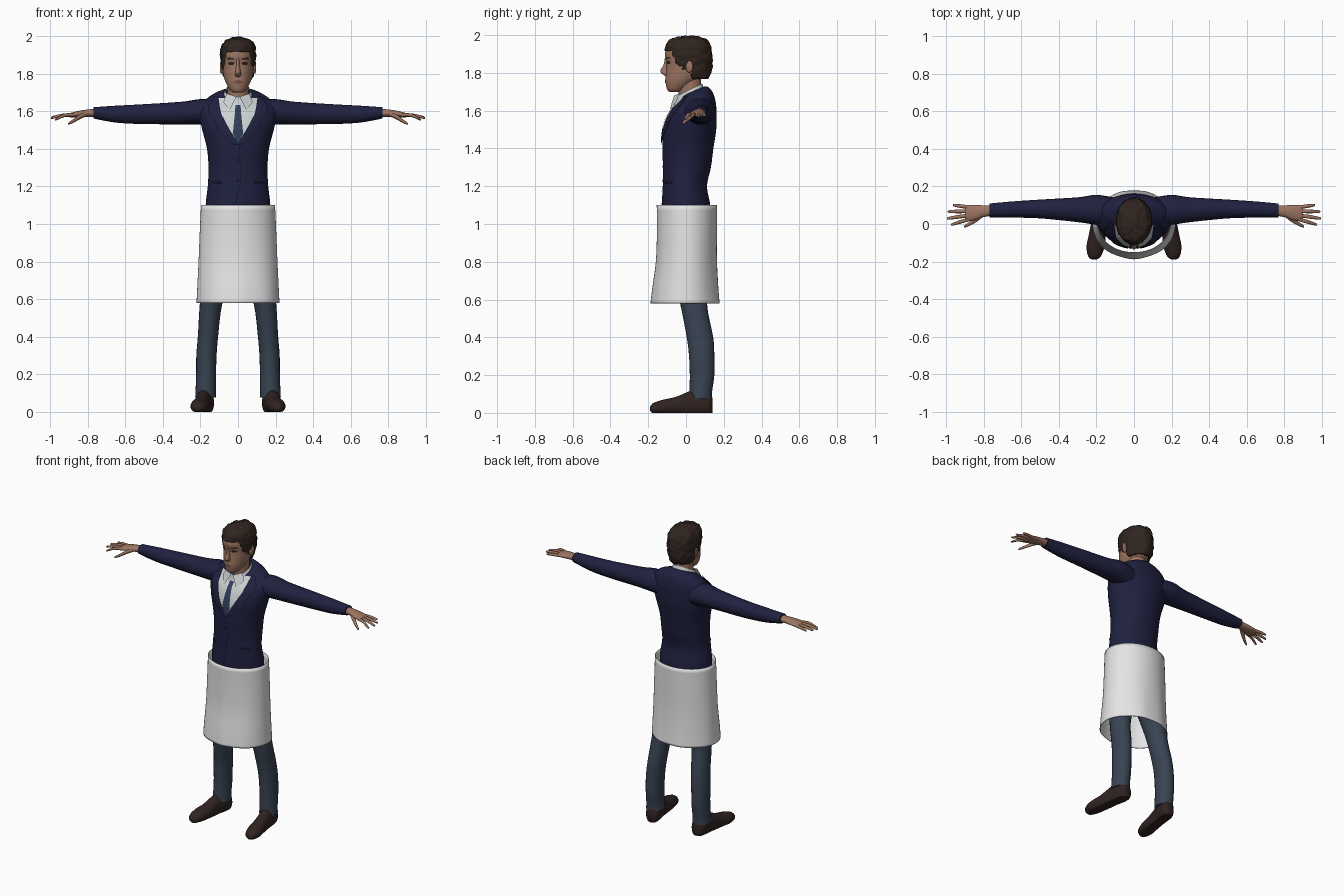
import bpy, bmesh, math
from mathutils import Vector, noise
from mathutils.bvhtree import BVHTree

if "Cube" in bpy.data.objects:
    bpy.data.objects.remove(bpy.data.objects["Cube"])


def material(name, r, g, b):
    m = bpy.data.materials.new(name)
    m.use_nodes = True
    m.diffuse_color = (r, g, b, 1)
    bsdf = m.node_tree.nodes["Principled BSDF"]
    bsdf.inputs["Base Color"].default_value = (r, g, b, 1)
    bsdf.inputs["Roughness"].default_value = 0.8
    return m


NAVY = material("navy cloth", .014, .015, .05)
DARK = material("dark navy trim", .006, .006, .02)
SHIRT = material("shirt white", .6, .64, .64)
TIE = material("tie blue", .03, .045, .1)
APRON = material("apron white", .78, .78, .78)
DENIM = material("trouser blue", .04, .056, .085)
LEATHER = material("brown leather", .03, .017, .015)
SKIN = material("skin", .34, .18, .12)
LIP = material("lips", .2, .085, .065)
HAIR = material("dark brown hair", .03, .018, .014)


def finish(bm, name, mat, mirror=False, angle=50):
    me = bpy.data.meshes.new(name)
    bm.to_mesh(me)
    bm.free()
    me.materials.append(mat)
    ob = bpy.data.objects.new(name, me)
    bpy.context.collection.objects.link(ob)
    if mirror:
        ob.modifiers.new("mirror", 'MIRROR').use_mirror_merge = False
    bpy.ops.object.select_all(action='DESELECT')
    ob.select_set(True)
    bpy.context.view_layer.objects.active = ob
    bpy.ops.object.shade_smooth_by_angle(angle=math.radians(angle))
    return ob


def smooth_rings(rings, steps):
    """Catmull-Rom interpolation of ring parameters."""
    rs = [tuple(r) + (0,) * (6 - len(r)) for r in rings]
    out = []
    for i in range(len(rs) - 1):
        p0, p1, p2, p3 = rs[max(i - 1, 0)], rs[i], rs[i + 1], rs[min(i + 2, len(rs) - 1)]
        for k in range(steps):
            t = k / steps
            out.append([.5 * (2 * b + (c - a) * t + (2 * a - 5 * b + 4 * c - d) * t * t
                              + (3 * b - a - 3 * c + d) * t ** 3)
                        for a, b, c, d in zip(p0, p1, p2, p3)])
    return out + [list(rs[-1])]


def loft_mesh(rings, axis='z', n=24, caps=True, steps=4):
    """Ring: position on axis, two centre values, two radii, tilt."""
    bm = bmesh.new()
    rows = []
    for t, a, b, ra, rb, tilt in smooth_rings(rings, steps):
        row = []
        for k in range(n):
            ang = math.tau * k / n
            u, w = max(ra, .001) * math.cos(ang), max(rb, .001) * math.sin(ang)
            p = {'z': (a + u, b + w, t + tilt * w), 'x': (t, a + u, b + w),
                 'y': (a + u, t, max(b + w, 0))}[axis]
            row.append(bm.verts.new(p))
        rows.append(row)
    for r, s in zip(rows, rows[1:]):
        for k in range(n):
            j = (k + 1) % n
            bm.faces.new((r[k], r[j], s[j], s[k]))
    if caps:
        bm.faces.new(rows[0])
        bm.faces.new(rows[-1])
    bmesh.ops.recalc_face_normals(bm, faces=bm.faces)
    return bm


def loft(name, mat, rings, axis='z', mirror=False, **kw):
    return finish(loft_mesh(rings, axis, **kw), name, mat, mirror)


def plate(name, mat, rows, tree, off, mirror=False, cols=6):
    """Thin patch laid on the front of a body; rows are (z, x0, x1)."""
    bm = bmesh.new()
    grid = []
    for i, (p, q) in enumerate(zip(rows, rows[1:])):
        for k in range(5 if i == len(rows) - 2 else 4):
            z, x0, x1 = [a + (b - a) * k / 4 for a, b in zip(p, q)]
            row = []
            for c in range(cols + 1):
                x = x0 + (x1 - x0) * c / cols
                co, nor, _, _ = tree.ray_cast(Vector((x, -1, z)), Vector((0, 1, 0)))
                if co is None:
                    co, nor, _, _ = tree.find_nearest(Vector((x, -.1, z)))
                row.append(bm.verts.new(co + nor * off))
            grid.append(row)
    for r, s in zip(grid, grid[1:]):
        for c in range(cols):
            bm.faces.new((r[c], s[c], s[c + 1], r[c + 1]))
    bm.normal_update()
    if sum(f.normal.y for f in bm.faces) > 0:
        bmesh.ops.reverse_faces(bm, faces=bm.faces)
    return finish(bm, name, mat, mirror)


# Jacket body and sleeves
body = loft_mesh([(1.0, 0, 0, .165, .125), (1.1, 0, 0, .172, .128), (1.2, 0, -.006, .161, .117),
                  (1.3, 0, .005, .157, .127), (1.4, 0, .01, .165, .135), (1.5, 0, .02, .19, .14),
                  (1.57, 0, .03, .205, .131, .05), (1.62, 0, .04, .203, .119, .12),
                  (1.665, 0, .05, .168, .095, .25), (1.695, 0, .045, .115, .077, .35),
                  (1.705, 0, .04, .07, .06, .4)], n=48)
torso = BVHTree.FromBMesh(body)
finish(body, "jacket_body", NAVY)
loft("jacket_sleeves", NAVY, [(.1, .06, 1.585, .08, .075), (.2, .075, 1.597, .08, .068),
     (.3, .076, 1.591, .066, .06), (.5, .08, 1.585, .05, .053), (.65, .077, 1.585, .043, .045),
     (.77, .072, 1.592, .037, .03)], 'x', True)

# Shirt front, tie, lapels, pockets and buttons laid on the jacket
plate("shirt_front", SHIRT, [(1.67, -.11, .11), (1.6, -.095, .095), (1.52, -.058, .058),
                             (1.43, -.002, .002)], torso, .003, cols=16)
plate("tie_blade", TIE, [(1.65, -.013, .013), (1.6, -.015, .015), (1.48, -.027, .027),
                         (1.43, -.002, .002)], torso, .007)
plate("tie_knot", TIE, [(1.67, -.022, .022), (1.632, -.013, .013)], torso, .009)
lapel = [(1.672, .105, .12), (1.625, .1, .15), (1.59, .092, .152), (1.582, .09, .135),
         (1.5, .046, .1), (1.42, -.004, .016)]
plate("lapel_edging", DARK, [(z, a - .003, b + .005) for z, a, b in lapel], torso, .006, True)
plate("lapels", NAVY, lapel, torso, .009, True)
plate("pocket_flaps", DARK, [(1.228, .085, .135), (1.212, .08, .135)], torso, .004, True)
plate("jacket_front_edge", DARK, [(1.42, .006, .009), (1.22, .012, .015), (1.1, -.018, -.014)],
      torso, .004, cols=2)
for z in (1.34, 1.23):
    plate("jacket_button", DARK, [(z + .008, -.008, .006), (z - .008, -.008, .006)], torso, .006)

# Shirt collar
loft("shirt_collar", SHIRT, [(1.655, 0, .018, .096, .088, .5), (1.685, 0, .018, .08, .076, .5),
     (1.71, 0, .016, .068, .069, .5)], caps=False)
for name, s in (("left", 1), ("right", -1)):
    bm = bmesh.new()
    vs = [bm.verts.new((s * x, y, z)) for x, y, z in
          ((.008, -.064, 1.678), (.06, -.034, 1.695), (.078, -.05, 1.65), (.045, -.086, 1.605))]
    bm.faces.new(vs if s < 0 else vs[::-1])
    bmesh.ops.recalc_face_normals(bm, faces=bm.faces)
    finish(bm, name + "_collar_point", SHIRT)

# Neck and head
loft("neck", SKIN, [(1.62, 0, .03, .06, .062), (1.7, 0, .02, .057, .06), (1.8, 0, .02, .058, .062)])
skull = loft_mesh([(1.7, 0, -.057, .024, .03), (1.712, 0, -.05, .042, .05), (1.75, 0, -.026, .064, .082),
                   (1.79, 0, -.003, .077, .104), (1.85, 0, .007, .084, .11), (1.9, 0, .008, .086, .119),
                   (1.95, 0, .01, .075, .105), (1.975, 0, .01, .05, .075), (1.985, 0, .01, .01, .01)],
                  n=40)
face = BVHTree.FromBMesh(skull)
finish(skull, "head", SKIN)
loft("nose", SKIN, [(1.783, 0, -.1, .01, .008), (1.795, 0, -.108, .017, .018),
     (1.812, 0, -.111, .014, .025), (1.845, 0, -.1, .009, .018), (1.88, 0, -.1, .008, .012)], n=16)
loft("ears", SKIN, [(.072, .012, 1.83, .012, .025), (.089, .018, 1.833, .019, .032),
     (.097, .022, 1.836, .013, .026)], 'x', True, n=16)
plate("eyes", HAIR, [(1.864, .026, .044), (1.855, .017, .053), (1.847, .026, .046)], face, .002, True)
plate("eyebrows", HAIR, [(1.886, .024, .05), (1.876, .014, .06)], face, .004, True)
plate("mouth", LIP, [(1.766, -.008, .008), (1.757, -.028, .028), (1.747, -.01, .01)], face, .003)

# Hair: lumpy cap trimmed along the hairline
bm = loft_mesh([(1.745, 0, .05, .055, .05), (1.8, 0, .032, .083, .1), (1.86, 0, .02, .092, .12),
                (1.91, 0, .014, .095, .124), (1.95, 0, .012, .088, .117), (1.98, 0, .01, .064, .09),
                (1.996, 0, .01, .02, .03)], n=56, steps=6)


def bare(c):
    if c.z > 1.92:
        return False
    if c.z > 1.825:
        return c.y < (-.055 if c.z < 1.89 else -.075)
    return c.y < .03 or c.z < 1.765


bmesh.ops.delete(bm, geom=[f for f in bm.faces if bare(f.calc_center_median())], context='FACES')
bm.normal_update()
for v in bm.verts:
    v.co += v.normal * noise.noise(v.co * 45) * .008
cap = finish(bm, "hair", HAIR)
cap.modifiers.new("thickness", 'SOLIDIFY').thickness = .014

# Hands
loft("palms", SKIN, [(.74, .072, 1.592, .026, .022), (.8, .068, 1.59, .031, .02),
     (.85, .061, 1.585, .041, .017), (.89, .059, 1.58, .042, .012), (.9, .059, 1.578, .036, .007)],
     'x', True)
fingers = {"index": (.026, .975, -.002, 1.558), "middle": (.047, .997, .03, 1.566),
           "ring": (.068, .992, .066, 1.57), "little": (.089, .965, .1, 1.574)}
for name, (y0, x1, y1, z1) in fingers.items():
    loft(name + "_fingers", SKIN,
         [(.87, y0, 1.581, .009, .009), ((.87 + x1) / 2, (y0 + y1) / 2, 1.579, .01, .009),
          (x1 - .008, y1, z1, .007, .006), (x1, y1, z1 - .001, .002, .002)], 'x', True, n=12)
loft("thumbs", SKIN, [(.8, .055, 1.588, .014, .012), (.84, .026, 1.572, .016, .013),
     (.875, .002, 1.55, .011, .01), (.9, -.012, 1.536, .007, .007), (.906, -.014, 1.533, .002, .002)],
     'x', True, n=12)

# Apron: open tube with soft folds toward the hem
bm = loft_mesh([(.58, 0, -.003, .221, .183), (.66, 0, -.002, .217, .175), (.8, 0, .003, .21, .162),
                (.95, 0, .005, .204, .159), (1.1, 0, .005, .197, .16)], n=64, caps=False)
for v in bm.verts:
    ang = math.atan2(v.co.y, v.co.x)
    fold = 1 + .012 * math.sin(7 * ang) * max(0, (.95 - v.co.z) / .4)
    v.co.x *= 1 + (fold - 1) * .4
    v.co.y *= fold
wrap = finish(bm, "apron", APRON)
wrap.modifiers.new("thickness", 'SOLIDIFY').thickness = .004

# Trousers
loft("trouser_hips", DENIM, [(.78, 0, .01, .13, .1), (.85, 0, .008, .165, .118),
     (.95, 0, .005, .17, .122), (1.05, 0, 0, .16, .118)])
loft("trouser_legs", DENIM, [(.075, .172, .078, .056, .06), (.11, .172, .078, .054, .06),
     (.2, .17, .085, .053, .065), (.3, .168, .083, .054, .067), (.4, .16, .074, .054, .07),
     (.58, .143, .04, .06, .071), (.8, .1, .02, .082, .1), (.9, .088, .01, .08, .108)], mirror=True)

# Shoes with flat soles
loft("shoes", LEATHER, [(-.19, .212, .022, .012, .012), (-.172, .21, .025, .034, .028),
     (-.12, .205, .03, .048, .04), (-.05, .194, .036, .045, .05), (.02, .184, .045, .042, .07),
     (.075, .175, .05, .046, .075), (.122, .17, .045, .041, .065), (.14, .168, .04, .022, .04)],
     'y', True)
